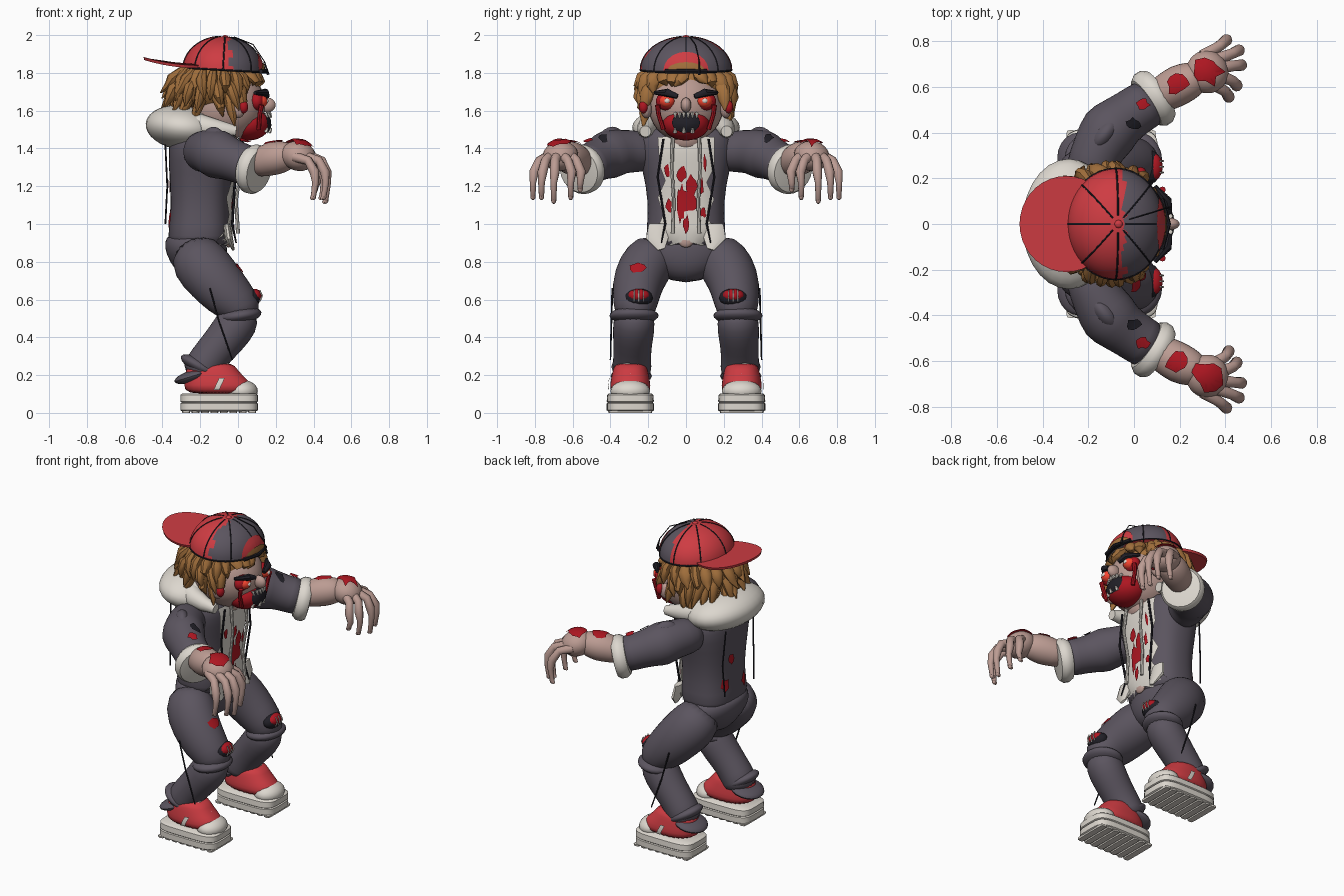
import bpy, bmesh, random
from math import sin, cos, pi, copysign
from mathutils import Vector, Matrix, Euler
from mathutils.bvhtree import BVHTree

if "Cube" in bpy.data.objects:
    bpy.data.objects.remove(bpy.data.objects["Cube"])

random.seed(4)
COL = dict(dark=(.105, .09, .115), red=(.62, .045, .055), blood=(.42, .008, .015), cream=(.72, .68, .62),
           skin=(.5, .33, .29), hair=(.36, .16, .045), black=(.015, .014, .02), glow=(.95, .06, .03))
MAT = {}
for k, c in COL.items():
    MAT[k] = bpy.data.materials.new(k)
    MAT[k].diffuse_color = (*c, 1)


def finish(name, bm, mat, sub=0):
    bmesh.ops.recalc_face_normals(bm, faces=bm.faces)
    for f in bm.faces:
        f.smooth = True
    for e in bm.edges:
        if len(e.link_faces) == 2 and e.calc_face_angle(0) > .75 and not sub:
            e.smooth = False
    me = bpy.data.meshes.new(name)
    bm.to_mesh(me)
    bm.free()
    ob = bpy.data.objects.new(name, me)
    bpy.context.collection.objects.link(ob)
    me.materials.append(MAT[mat])
    if sub:
        ob.modifiers.new("smooth", "SUBSURF").levels = sub
        ob.modifiers["smooth"].render_levels = sub
    return ob


def skin_rings(name, rings, mat, sub=0):
    bm = bmesh.new()
    R = [[bm.verts.new(p) for p in r] for r in rings]
    n = len(R[0])
    for a, b in zip(R, R[1:]):
        for i in range(n):
            bm.faces.new((a[i], a[(i + 1) % n], b[(i + 1) % n], b[i]))
    bm.faces.new(R[0])
    bm.faces.new(R[-1])
    return finish(name, bm, mat, sub)


def tube(name, pts, mat, n=12, sx=1, sy=1, sub=0):
    """Sweep through (x, y, z, radius) points."""
    P = [Vector(p[:3]) for p in pts]
    ref, rings = None, []
    for i, p in enumerate(P):
        t = (P[min(i + 1, len(P) - 1)] - P[max(i - 1, 0)]).normalized()
        if ref is None:
            ref = Vector((0, 0, 1)) if abs(t.z) < .7 else Vector((1, 0, 0))
        ref = (ref - t * ref.dot(t)).normalized()
        b = t.cross(ref)
        rings.append([p + pts[i][3] * (ref * sx * cos(a) + b * sy * sin(a)) for a in (2 * pi * k / n for k in range(n))])
    return skin_rings(name, rings, mat, sub)


def stack(name, secs, mat, cy=0, power=1, n=28, sub=0):
    """Horizontal sections (z, centre x, half x, half y)."""
    f = lambda c: copysign(abs(c) ** power, c)
    A = [2 * pi * k / n for k in range(n)]
    return skin_rings(name, [[(cx + rx * f(cos(a)), cy + ry * f(sin(a)), z) for a in A] for z, cx, rx, ry in secs], mat, sub)


def ball(name, c, r, mat, rot=(0, 0, 0), seg=20):
    bm = bmesh.new()
    M = Matrix.LocRotScale(Vector(c), Euler(rot), Vector(r))
    bmesh.ops.create_uvsphere(bm, u_segments=seg, v_segments=seg // 2 + 2, radius=1, matrix=M)
    return finish(name, bm, mat)


def patch(name, target, o, d, outline, mat, off=.006, rings=4):
    """Project a flat outline along d onto the target surface."""
    bpy.context.view_layer.update()
    tree = BVHTree.FromObject(target, bpy.context.evaluated_depsgraph_get())
    o, d = Vector(o), Vector(d).normalized()
    v = Vector((0, 0, 1)) if abs(d.z) < .9 else Vector((0, 1, 0))
    v = (v - d * v.dot(d)).normalized()
    u = v.cross(-d)
    out = []
    for a, b in zip(outline, outline[1:] + outline[:1]):
        out += [(a[0] + (b[0] - a[0]) * t / 3, a[1] + (b[1] - a[1]) * t / 3) for t in range(3)]
    bm = bmesh.new()

    def drop(x, y):
        hit = tree.ray_cast(o + u * x + v * y - d, d)[0]
        return bm.verts.new(hit - d * off) if hit else None
    R = [[drop(x * k / rings, y * k / rings) for x, y in out] for k in range(1, rings + 1)]
    n = len(out)
    quads = [[a[i], a[(i + 1) % n], b[(i + 1) % n], b[i]] for a, b in zip(R, R[1:]) for i in range(n)]
    for q in quads + [R[0]]:
        if all(q):
            bm.faces.new(q)
    return finish(name, bm, mat)


def splat(name, target, o, d, rx, ry, mat="blood", off=.008):
    k = 11
    pts = [(rx * cos(2 * pi * i / k) * q, ry * sin(2 * pi * i / k) * q) for i in range(k) for q in [random.uniform(.6, 1.15)]]
    return patch(name, target, o, d, pts, mat, off, 2)


# jacket body and pelvis
torso = stack("jacket_body", [(.86, -.21, .15, .2), (.93, -.205, .17, .215), (1.05, -.2, .155, .2), (1.2, -.2, .16, .21),
              (1.35, -.195, .175, .25), (1.45, -.19, .175, .26), (1.53, -.18, .13, .19)], "dark", power=.8, sub=1)
stack("pelvis", [(.69, -.2, .07, .07), (.75, -.2, .13, .17), (.84, -.22, .165, .25), (.91, -.225, .165, .225), (.95, -.22, .15, .19)], "dark", sub=1)
X = (-1, 0, 0)
shirt = patch("shirt_front", torso, (0, 0, 1.18), X, [(0, .29), (.15, .28), (.15, .12), (.11, .04), (.15, -.05), (.11, -.14),
              (.16, -.22), (.2, -.29), (.1, -.3), (0, -.27), (-.1, -.3), (-.2, -.29), (-.16, -.22), (-.12, -.13), (-.15, -.04), (-.11, .05), (-.14, .13), (-.15, .28)], "cream", .014, 6)
for y, z, rx, ry in [(-.02, 1.27, .03, .05), (.02, 1.12, .05, .07), (-.03, 1.1, .02, .12), (.03, 1.2, .03, .06), (.08, 1.2, .015, .05),
                     (-.09, 1.1, .02, .04), (.09, 1.06, .02, .03), (0, 1.0, .015, .05), (-.1, 1.28, .015, .05), (.1, 1.32, .012, .05)]:
    splat("shirt_blood", torso, (0, y, z), X, rx, ry, off=.022)
for y, z in [(-.08, 1.03), (.05, 1.2), (.1, 1.05)]:
    splat("back_blood", torso, (0, y, z), (1, 0, 0), .03, .045)
ball("belt_buckle", (-.05, 0, .91), (.016, .04, .035), "skin", seg=12)

# hood: big roll behind the neck and collar
ball("hood_back", (-.285, 0, 1.51), (.205, .285, .12), "cream", (0, .12, 0), 28)
tube("hood_collar", [(-.01 - .34 * sin(a), -.215 * cos(a) * (1 + .1 * sin(a)), 1.49 + .045 * sin(a), .03 + .065 * sin(a)) for a in [pi * k / 14 for k in range(15)]], "cream", 14)
ball("neck", (-.1, 0, 1.46), (.11, .12, .1), "skin")

# head, jaw and face
head = ball("head", (-.07, 0, 1.63), (.215, .2, .2), "skin", seg=32)
jaw = ball("bloody_jaw", (.055, 0, 1.53), (.115, .125, .088), "blood", seg=24)
patch("open_mouth", jaw, (0, 0, 1.537), X, [(.075 * cos(a), .055 * sin(a)) for a in [2 * pi * k / 14 for k in range(14)]], "black", .008)
for i in range(6):
    y = (i - 2.5) * .023
    tube("upper_tooth", [(.166 - 6 * y * y, y, 1.588, .011), (.178 - 6 * y * y, y, 1.563, .004)], "cream", 6)
    if i % 2 == 0:
        tube("lower_tooth", [(.165 - 6 * y * y, y, 1.485, .012), (.178 - 6 * y * y, y, 1.508, .005)], "cream", 6)
ball("nose", (.155, 0, 1.63), (.045, .028, .04), "skin", seg=14)
for s in (-1, 1):
    ball("eye_socket", (.1, s * .1, 1.65), (.04, .06, .05), "blood", seg=14)
    ball("eye", (.115, s * .1, 1.65), (.042, .042, .036), "glow", seg=16)
    ball("pupil", (.153, s * .1, 1.652), (.008, .015, .013), "cream", seg=8)
    tube("brow", [(.155, s * .045, 1.675, .012), (.145, s * .1, 1.695, .022), (.09, s * .165, 1.695, .01)], "black", 8)
    ball("ear", (-.0, s * .21, 1.61), (.04, .03, .05), "skin", seg=14)
    ball("ear_wound", (.03, s * .225, 1.62), (.025, .025, .035), "blood", seg=10)
    tube("blood_tear", [(.125, s * .15, 1.63, .014), (.115, s * .145, 1.58, .012), (.11, s * .12, 1.5, .012)], "blood", 8)

# hair tufts in layers, longer behind, flicking outward
ball("hair_base", (-.13, 0, 1.73), (.225, .23, .16), "hair", seg=24)
for layer, (z0, r0, drop, cnt) in enumerate([(1.8, .2, .12, 22), (1.755, .2, .15, 21), (1.7, .18, .15, 19)]):
    for k in range(cnt):
        a = 2 * pi * (k + .5 * layer) / cnt
        c = cos(a)
        if c > [2, .72, .3][layer]:
            continue
        L = drop * random.uniform(.8, 1.2) * (.5 if c > .72 else 1)
        fl = random.uniform(.03, .07) + .025 * max(0, -c)
        q = [(r0 - .02, z0 + .02, .022), (r0 + .03, z0 - L * .3, .04), (r0 + .05, z0 - L * .7, .03), (r0 + fl, z0 - L * 1.1, .003)]
        tw = random.uniform(-.3, .2)
        tube("hair_tuft", [((-.1 if c < .6 else -.13) + (r * (1.08 if c < 0 else 1)) * cos(a + tw * i / 3), r * sin(a + tw * i / 3), z, w)
                           for i, (r, z, w) in enumerate(q)], "hair", 8, .8)

# cap: two-colour dome, seams, brim, strap opening
bm = bmesh.new()
bmesh.ops.create_uvsphere(bm, u_segments=48, v_segments=24, radius=1)
bmesh.ops.bisect_plane(bm, geom=bm.verts[:] + bm.edges[:] + bm.faces[:], plane_co=(0, 0, 0), plane_no=(0, 0, -1), clear_outer=True)
CAP = Matrix.LocRotScale(Vector((-.08, 0, 1.815)), Euler((0, .06, 0)), Vector((.212, .242, .178)))
bmesh.ops.transform(bm, verts=bm.verts, matrix=CAP)
cap = finish("cap_dome", bm, "dark")
cap.data.materials.append(MAT["red"])
for p in cap.data.polygons:
    p.material_index = int(p.center.x < -.05 + .012 * (p.index % 2))
for k in range(8):
    a = pi * k / 4
    tube("cap_seam", [(*(CAP @ Vector((cos(a) * cos(t), sin(a) * cos(t), sin(t)))), .004) for t in [pi / 2 * j / 10 for j in range(3 if k == 0 else 0, 10)] if k or t > .55], "black", 6)
tube("cap_rim", [(*(CAP @ Vector((cos(a), sin(a), 0))), .005) for a in [2 * pi * k / 40 for k in range(41)]], "black", 6)
ball("cap_button", (-.068, 0, 1.99), (.018, .018, .01), "red", seg=10)
brim = stack("cap_brim", [(-.008, 0, .2, .205), (.008, 0, .205, .21)], "red", n=36)
brim.data.transform(Matrix.LocRotScale(Vector((-.297, 0, 1.858)), Euler((0, .09, 0)), Vector((1, 1, 1))))
for v in brim.data.vertices:
    v.co.z -= .5 * v.co.y ** 2
arch = lambda w, h: [(w * cos(pi * k / 10), h * sin(pi * k / 10)) for k in range(11)]
patch("cap_opening", cap, (0, 0, 1.812), X, arch(.12, .1), "red", .006)
patch("opening_hair", cap, (0, 0, 1.812), X, arch(.1, .045), "hair", .012)
tube("cap_strap", [(.12, -.11, 1.808, .012), (.15, 0, 1.808, .012), (.12, .11, 1.808, .012)], "black", 8)
tube("cap_thread", [(-.02, .02, 1.99, .003), (.08, .05, 1.95, .003), (.14, .07, 1.86, .003), (.16, .07, 1.79, .008)], "black", 5)

for s in (-1, 1):
    # sleeve and cuff
    sleeve = tube("sleeve", [(-.2, s * .17, 1.37, .09), (-.19, s * .25, 1.385, .115), (-.155, s * .33, 1.385, .115), (-.11, s * .41, 1.37, .14),
                  (-.06, s * .45, 1.35, .115), (.03, s * .51, 1.315, .108), (.08, s * .54, 1.3, .115)], "dark", 16, sub=1)
    ball("shoulder_fold", (-.13, s * .39, 1.4), (.1, .055, .115), "dark", (0, 0, s * .9))
    T = Vector((.8, s * .52, -.22)).normalized()
    C = Vector((.085, s * .55, 1.29))
    tube("cuff", [(*(C + T * k), r) for k, r in [(-.045, .09), (-.04, .115), (-.015, .132), (.015, .132), (.035, .118), (.04, .085)]], "cream", 24)
    splat("cuff_blood", sleeve, (.04, s * .52, 1.3), (0, 0, -1), .03, .03, off=.02)
    splat("sleeve_tear", sleeve, (0, s * .44, 1.3), (0, 0, -1), .035, .025, "black")
    # forearm, hand, fingers
    arm = tube("forearm", [(.07, s * .54, 1.31, .07), (.14, s * .575, 1.335, .085), (.2, s * .61, 1.35, .093), (.26, s * .635, 1.36, .08), (.3, s * .65, 1.36, .06)], "skin", 16, sub=1)
    hand = ball("hand", (.32, s * .665, 1.36), (.095, .095, .078), "skin", (0, .3, s * .5))
    splat("arm_wound", arm, (.19, s * .61, 1.3), (0, 0, -1), .055, .05)
    splat("hand_wound", hand, (.32, s * .665, 1.3), (0, 0, -1), .075, .065, off=.015)
    for (x0, y0), (x1, y1, z1) in zip([(.3, .735), (.36, .72), (.385, .685), (.385, .645), (.36, .605)],
                                      [(.41, .81, 1.13), (.465, .765, 1.13), (.475, .7, 1.11), (.455, .61, 1.13), (.42, .56, 1.17)]):
        mx, my = x0 * .35 + x1 * .65, y0 * .45 + y1 * .55
        tube("finger", [(x0, s * y0, 1.355, .028), (mx, s * my, 1.335, .024), (x1 - .005, s * (y1 - .005), 1.275, .026),
                        (x1, s * y1, 1.22, .018), (x1 - .01, s * y1, z1 + .02, .014), (x1 - .025, s * y1, z1, .007)], "skin", 10)
        ball("nail", (x1 - .01, s * y1, z1 + .015), (.014, .014, .018), "skin", seg=8)
    # trouser leg with folds
    leg = tube("trouser_thigh", [(-.24, s * .13, .88, .12), (-.21, s * .2, .8, .16), (-.13, s * .25, .71, .152), (-.05, s * .265, .62, .138),
               (.02, s * .27, .55, .12), (.01, s * .275, .49, .1)], "dark", 18, .98, .92, sub=1)
    tube("trouser_shin", [(.03, s * .27, .56, .09), (.0, s * .275, .48, .115), (-.06, s * .28, .4, .108), (-.13, s * .285, .32, .1),
                          (-.19, s * .285, .24, .105), (-.2, s * .285, .19, .1)], "dark", 18, sub=1)
    ball("knee_fold", (.01, s * .275, .515), (.115, .13, .045), "dark", (0, -.15, 0))
    ball("ankle_fold", (-.2, s * .29, .245), (.115, .105, .04), "dark", (0, .5, 0))
    ball("hem_fold", (-.24, s * .29, .195), (.1, .11, .032), "dark", (0, -.3, 0))
    ball("knee_hole", (.07, s * .25, .61), (.05, .075, .048), "black", (0, .6, 0), 16)
    ball("knee_wound", (.09, s * .25, .622), (.036, .058, .034), "blood", (0, .6, 0), 14)
    for k in (-1, 0, 1):
        tube("knee_thread", [(.115, s * .25 + k * .025, .65, .004), (.128, s * .25 + k * .025, .62, .004), (.115, s * .25 + k * .025, .59, .004)], "cream", 5)
    if s < 0:
        splat("thigh_blood", leg, (0, -.25, .77), X, .045, .035)
    else:
        tube("thigh_rip", [(.005, .2, .725, .006), (.015, .25, .73, .008), (-.0, .3, .74, .005)], "black", 6)
    tube("side_thread", [(-.15, s * .39, .66, .005), (-.1, s * .395, .48, .005), (-.03, s * .4, .28, .004)], "black", 5)
    tube("back_thread", [(-.385, s * .14, 1.42, .005), (-.375, s * .16, 1.2, .005), (-.385, s * .15, 1.0, .005)], "black", 5)
    # jacket edges, cords, torn tails
    tube("hood_cord", [(.0, s * .07, 1.46, .01), (.015, s * .075, 1.3, .009), (-.01, s * .065, 1.12, .009), (.0, s * .07, .95, .011)], "cream", 8)
    tube("torn_strip", [(-.01, s * .12, 1.45, .007), (-.015, s * .15, 1.25, .007), (-.03, s * .11, 1.0, .007), (-.01, s * .13, .9, .004)], "black", 6)
    tube("shirt_tail", [(-.06, s * .15, 1.0, .05), (-.05, s * .15, .93, .065), (-.025, s * .13, .865, .02)], "cream", 10, .35, 1)
    # sneaker
    y = s * .295
    stack("sole_lower", [(.008, -.1, .195, .118), (.014, -.1, .205, .125), (.05, -.1, .205, .125), (.055, -.1, .198, .12)], "cream", y, .45, 32)
    stack("sole_upper", [(.055, -.1, .198, .12), (.06, -.1, .205, .125), (.095, -.1, .205, .122), (.103, -.1, .195, .112)], "cream", y, .45, 32)
    for k in range(8):
        stack("tread", [(0, -.275 + k * .05, .02, .115), (.012, -.275 + k * .05, .022, .117)], "cream", y, .3, 12)
    shoe = stack("shoe_upper", [(.095, -.1, .185, .108), (.15, -.105, .18, .108), (.19, -.125, .16, .1), (.23, -.14, .135, .092), (.268, -.14, .115, .078)], "red", y, .85, sub=1)
    ball("toe_cap", (.02, y, .115), (.085, .105, .06), "cream")
    patch("shoe_stripe", shoe, (-.1, y, .15), (0, -s, 0), [(-s * a, b) for a, b in [(.03, -.03), (0, -.03), (-.03, .035), (0, .035)]][::s] if s > 0 else [(-.03, -.03), (0, -.03), (.03, .035), (0, .035)], "cream", .012)
    for k in range(4):
        x, z = -.055 + k * .022, .268 - k * .022
        tube("lace", [(x - .01, y - .065, z - .03, .008), (x, y, z, .009), (x - .01, y + .065, z - .03, .008)], "cream", 6)

for m in bpy.data.materials:
    if m.users and not m.is_grease_pencil:
        m.use_nodes = True
        m.node_tree.nodes["Principled BSDF"].inputs["Base Color"].default_value = m.diffuse_color
